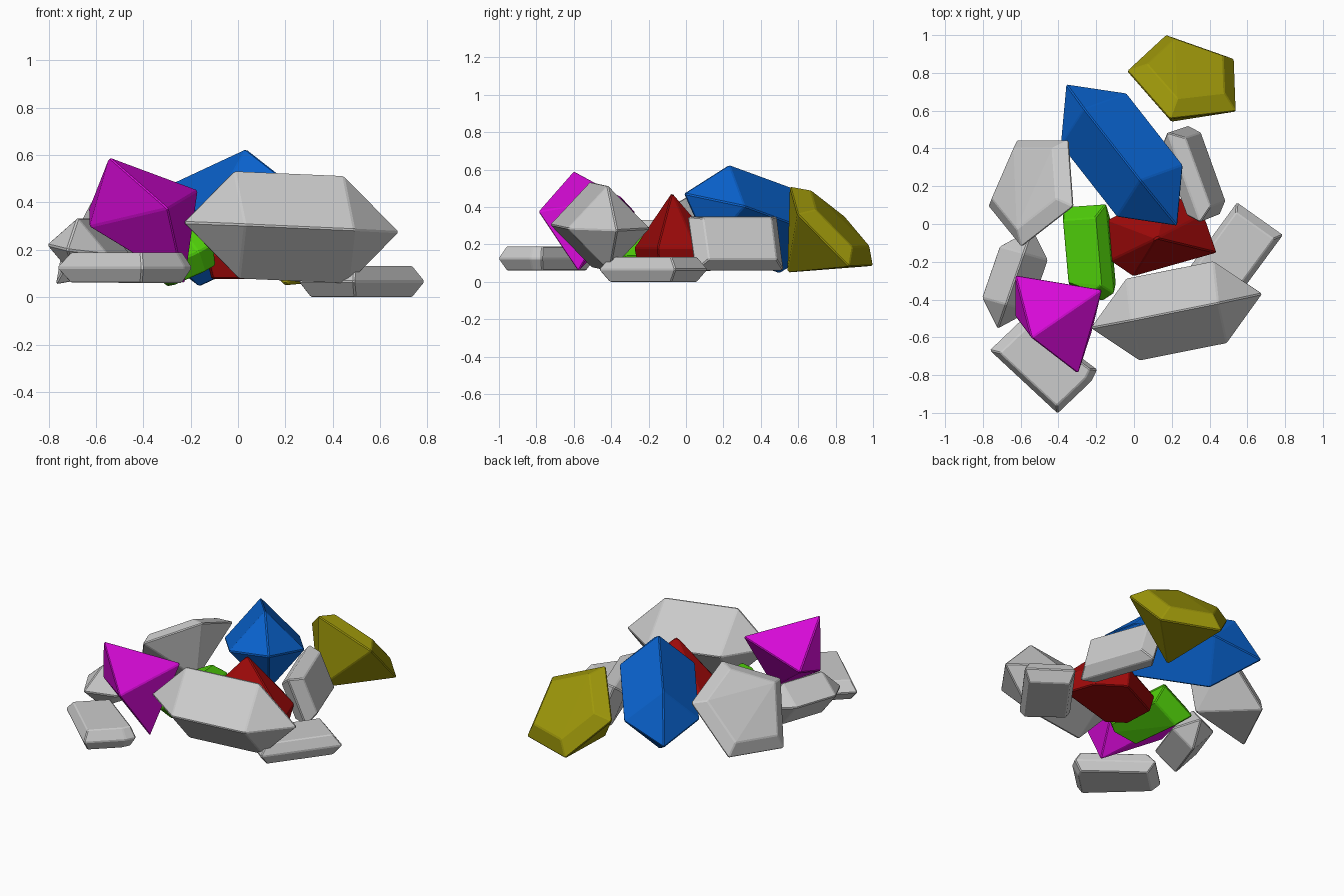
import bpy, bmesh
from mathutils import Vector as V

if "Cube" in bpy.data.objects:
    bpy.data.objects.remove(bpy.data.objects["Cube"])


def rock(name, points, color=None):
    """Convex faceted stone around the given corner points, with slim worn edges."""
    points = [V(p) for p in points]
    mid = sum(points, V()) / len(points)
    bm = bmesh.new()
    for p in points:  # small outward allowance for the worn corners
        bm.verts.new(p + (p - mid).normalized() * 0.008)
    res = bmesh.ops.convex_hull(bm, input=bm.verts[:])
    loose = {g for g in res["geom_interior"] + res["geom_unused"]
             if isinstance(g, bmesh.types.BMVert)}
    if loose:
        bmesh.ops.delete(bm, geom=list(loose), context="VERTS")
    bmesh.ops.dissolve_limit(bm, angle_limit=0.06, verts=bm.verts[:], edges=bm.edges[:])
    bmesh.ops.recalc_face_normals(bm, faces=bm.faces[:])
    lowest = min(v.co.z for v in bm.verts)
    if lowest < 0:
        bmesh.ops.translate(bm, verts=bm.verts[:], vec=(0, 0, -lowest))
    me = bpy.data.meshes.new(name)
    bm.to_mesh(me)
    bm.free()
    ob = bpy.data.objects.new(name, me)
    bpy.context.collection.objects.link(ob)
    bev = ob.modifiers.new("worn_edges", "BEVEL")
    bev.width, bev.segments = 0.006, 1
    bev.limit_method, bev.angle_limit = "ANGLE", 0.3
    if color:
        mat = bpy.data.materials.new(name + "_color")
        mat.diffuse_color = (*color, 1)
        mat.use_nodes = True
        mat.node_tree.nodes["Principled BSDF"].inputs["Base Color"].default_value = mat.diffuse_color
        me.materials.append(mat)
    return ob


def table(ring, offset, scale):
    """Copy of a ring, shrunk and pushed along its upward normal."""
    ring = [V(p) for p in ring]
    c = sum(ring, V()) / len(ring)
    n = sum(((a - c).cross(b - c) for a, b in zip(ring, ring[1:] + ring[:1])), V())
    n.normalize()
    if n.z < 0:
        n = -n
    return [c + (p - c) * scale + n * offset for p in ring]


def crystal(name, c, length, side, up, color=None):
    """Long stone: two end points and four side ridges."""
    c, length, side, up = V(c), V(length), V(side), V(up)
    pts = []
    for s in (-1, 1):
        pts.append(c + s * length)
        pts += [c + s * 0.5 * length + d for d in (side, -side, up, -up)]
    return rock(name, pts, color)


def slab(name, ring, half, scale, color=None):
    """Flat stone: widest at the middle ring, bevelled on both faces."""
    return rock(name, list(ring) + table(ring, half, scale) + table(ring, -half, scale), color)


def cut_gem(name, ring, tip, crown, scale, color=None):
    """Flat table on one side, a point on the other."""
    return rock(name, list(ring) + table(ring, crown, scale) + [tip], color)


def level(outline, z):
    return [(x, y, z) for x, y in outline]


# long crystals
crystal("large_grey_crystal", (.225, -.46, .295), (.45, .09, -.02),
        (.035, -.215, 0), (-.01, -.005, .225))
crystal("blue_crystal", (-.065, .365, .335), (.29, -.37, .135),
        (.172, .135, 0), (-.05, .055, .217), (.003, .13, .65))
crystal("left_small_crystal", (-.63, -.29, .2), (.09, .26, 0),
        (.125, -.035, -.02), (0, 0, .13))

# pointed gems with a tilted table
cut_gem("yellow_gem", [(.19, .56, .505), (-.03, .81, .31), (.17, .995, .09),
                       (.525, .87, .085), (.535, .60, .36)],
        (.2, .547, .055), .07, .7, (.34, .31, .003))
cut_gem("left_back_gem", [(-.35, .44, .37), (-.325, .095, .5), (-.595, -.115, .38),
                          (-.765, .095, .06), (-.615, .44, .09)],
        (-.38, .12, .13), .06, .75)

# magenta five-cornered stone
rock("magenta_stone", [(-.54, -.6, .585), (-.175, -.35, .45), (-.3, -.785, .375),
                       (-.625, -.275, .37), (-.23, -.575, .06), (-.62, -.49, .3)],
     (.68, .003, .68))

# red stone: flat hexagonal base, peaked top
base = level([(-.13, .02), (-.12, -.19), (0, -.27), (.43, -.15), (.36, .05), (.18, .17)], .18)
rock("red_stone", base + table(base, -.1, .9) + [(.12, -.075, .47)], (.36, .003, .003))

# flat slabs
slab("green_slab", [(-.37, .085, .11), (-.15, .1, .225), (-.11, -.36, .225),
                    (-.17, -.4, .19), (-.33, -.34, .12)], .085, .75, (.08, .63, .003))
slab("front_left_slab", level([(-.76, -.67), (-.57, -.49), (-.2, -.77), (-.23, -.83),
                               (-.405, -.998)], .125), .062, .82)
slab("front_right_slab", level([(.545, .11), (.785, -.06), (.49, -.46), (.26, -.28)], .065),
     .064, .8)
slab("back_right_slab", [(.35, .015, .345), (.45, .055, .065), (.285, .515, .065),
                         (.18, .48, .345)], .07, .76)
